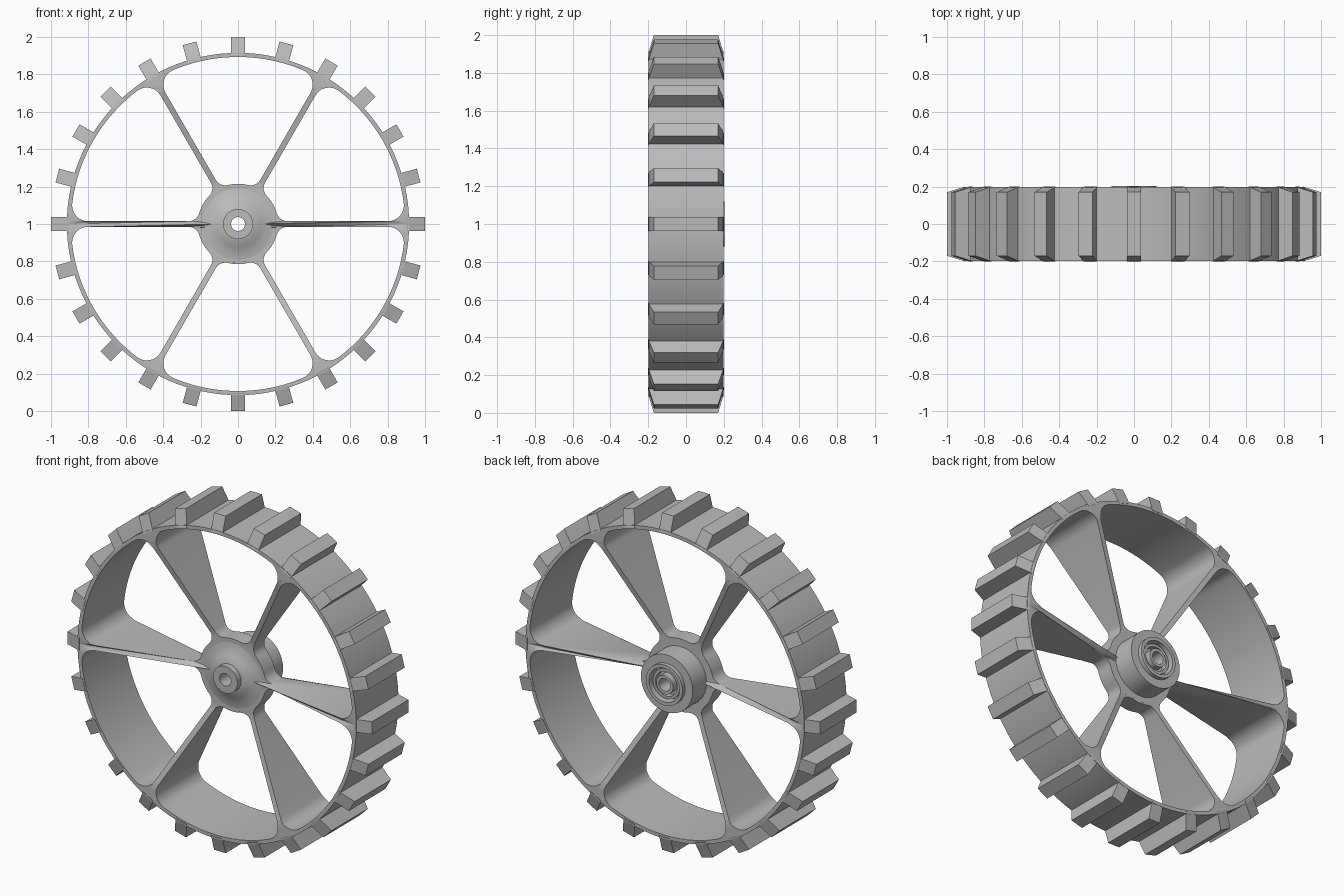
import bpy, bmesh
from math import sin, cos, pi, sqrt, atan2, radians
from mathutils import Matrix, Vector

cube = bpy.data.objects.get("Cube")
if cube:
    bpy.data.objects.remove(cube, do_unlink=True)

GREY = (0.5, 0.5, 0.5, 1)
metal = bpy.data.materials.new("grey_metal")
metal.use_nodes = True
metal.diffuse_color = GREY
metal.node_tree.nodes["Principled BSDF"].inputs["Base Color"].default_value = GREY

HALF_WIDTH = 0.198
RIM_OUT, RIM_IN = 0.915, 0.893
HUB_R, HUB_HALF = 0.215, 0.05
SPOKES, LUGS = 6, 24
SPOKE_HALF = 0.015


def finish(name, bm, smooth=True):
    """Turn a bmesh into a named object with the wheel axis lifted to z = 1."""
    bmesh.ops.recalc_face_normals(bm, faces=bm.faces)
    mesh = bpy.data.meshes.new(name)
    bm.to_mesh(mesh)
    bm.free()
    mesh.materials.clear()
    mesh.materials.append(metal)
    obj = bpy.data.objects.new(name, mesh)
    obj.location.z = 1
    bpy.context.collection.objects.link(obj)
    if smooth:
        bpy.ops.object.select_all(action='DESELECT')
        obj.select_set(True)
        bpy.context.view_layer.objects.active = obj
        bpy.ops.object.shade_smooth_by_angle(angle=radians(32))
    return obj


def polar(r, a):
    return Vector((r * cos(a), r * sin(a)))


def arc(center, r, a0, a1, n):
    return [Vector(center) + polar(r, a0 + (a1 - a0) * i / n) for i in range(n + 1)]


def window_outline():
    """Opening between two spokes, with filleted corners at hub and rim."""
    mid = pi / SPOKES

    def corner(R, f, side):
        v = SPOKE_HALF + f
        u = sqrt((R + side * f) ** 2 - v ** 2)
        return (u, v), atan2(v, u)

    f_hub, f_rim = 0.06, 0.085
    c1, a1 = corner(HUB_R, f_hub, 1)
    c2, a2 = corner(RIM_IN, f_rim, -1)
    half = arc((0, 0), HUB_R, mid, a1, 5)[:-1]
    half += arc(c1, f_hub, a1 + pi, 1.5 * pi, 6)
    half += arc(c2, f_rim, -pi / 2, a2, 10)
    half += arc((0, 0), RIM_IN, a2, mid, 10)[1:]
    # mirror across the line halfway between the spokes
    mirror = Matrix(((cos(2 * mid), sin(2 * mid)), (sin(2 * mid), -cos(2 * mid))))
    return half + [mirror @ p for p in reversed(half[1:-1])]


# Rim, spokes and hub plate: one flat outline, deepened towards the rim
curve = bpy.data.curves.new("frame_outline", 'CURVE')
curve.dimensions = '2D'
curve.fill_mode = 'BOTH'
curve.extrude = 1


def add_loop(points):
    spline = curve.splines.new('POLY')
    spline.points.add(len(points) - 1)
    for sp, p in zip(spline.points, points):
        sp.co = (p.x, p.y, 0, 1)
    spline.use_cyclic_u = True


add_loop(arc((0, 0), RIM_OUT, 0, 2 * pi, 120)[:-1])
add_loop(arc((0, 0), 0.1, 0, 2 * pi, 32)[:-1])
for k in range(SPOKES):
    turn = Matrix.Rotation(2 * pi * k / SPOKES, 2)
    add_loop([turn @ p for p in window_outline()])

outline = bpy.data.objects.new("frame_outline", curve)
bpy.context.collection.objects.link(outline)
bpy.context.view_layer.update()
flat = bpy.data.meshes.new_from_object(
    outline.evaluated_get(bpy.context.evaluated_depsgraph_get()))
bpy.data.objects.remove(outline, do_unlink=True)

bm = bmesh.new()
bm.from_mesh(flat)
bpy.data.meshes.remove(flat)
bmesh.ops.remove_doubles(bm, verts=bm.verts, dist=0.0001)
for v in bm.verts:
    x, z, side = v.co
    r = sqrt(x * x + z * z)
    t = min(max((r - 0.25) / 0.58, 0), 1)
    depth = HUB_HALF + (HALF_WIDTH - HUB_HALF) * t
    v.co = (x, -depth if side > 0 else depth, z)
finish("wheel_frame", bm)


def lathe(name, profile, steps=64):
    """Spin a closed (radius, y) profile around the axle."""
    bm = bmesh.new()
    rings = [[bm.verts.new((r * cos(a), y, r * sin(a))) for r, y in profile]
             for a in (2 * pi * i / steps for i in range(steps))]
    n = len(profile)
    for i in range(steps):
        p, q = rings[i], rings[(i + 1) % steps]
        for j in range(n):
            k = (j + 1) % n
            bm.faces.new((p[j], p[k], q[k], q[j]))
    return finish(name, bm)


# Hub: domed front with a small boss, deep stepped barrel at the back
lathe("hub", [
    (0.037, -0.12), (0.08, -0.12), (0.08, -0.085), (0.1, -0.08), (0.125, -0.068),
    (0.155, -0.056), (0.19, -0.05), (0.19, 0.045), (0.17, 0.05), (0.17, 0.18),
    (0.12, 0.18), (0.12, 0.204), (0.1, 0.204), (0.1, 0.15), (0.055, 0.15),
    (0.055, 0.2), (0.037, 0.2)])

# Bearing ring sitting in the rear recess
lathe("bearing_ring", [(0.088, 0.14), (0.088, 0.185), (0.072, 0.185), (0.072, 0.14)])

# Tread lugs with slanted ends
bm = bmesh.new()
for i in range(LUGS):
    turn = Matrix.Rotation(2 * pi * i / LUGS, 4, 'Y')
    made = bmesh.ops.create_cube(bm, size=2)["verts"]
    for v in made:
        top = v.co.z > 0
        v.co = turn @ Vector((v.co.x * 0.038,
                              v.co.y * (0.17 if top else 0.2),
                              1.0 if top else 0.903))
finish("tread_lugs", bm, smooth=False)
